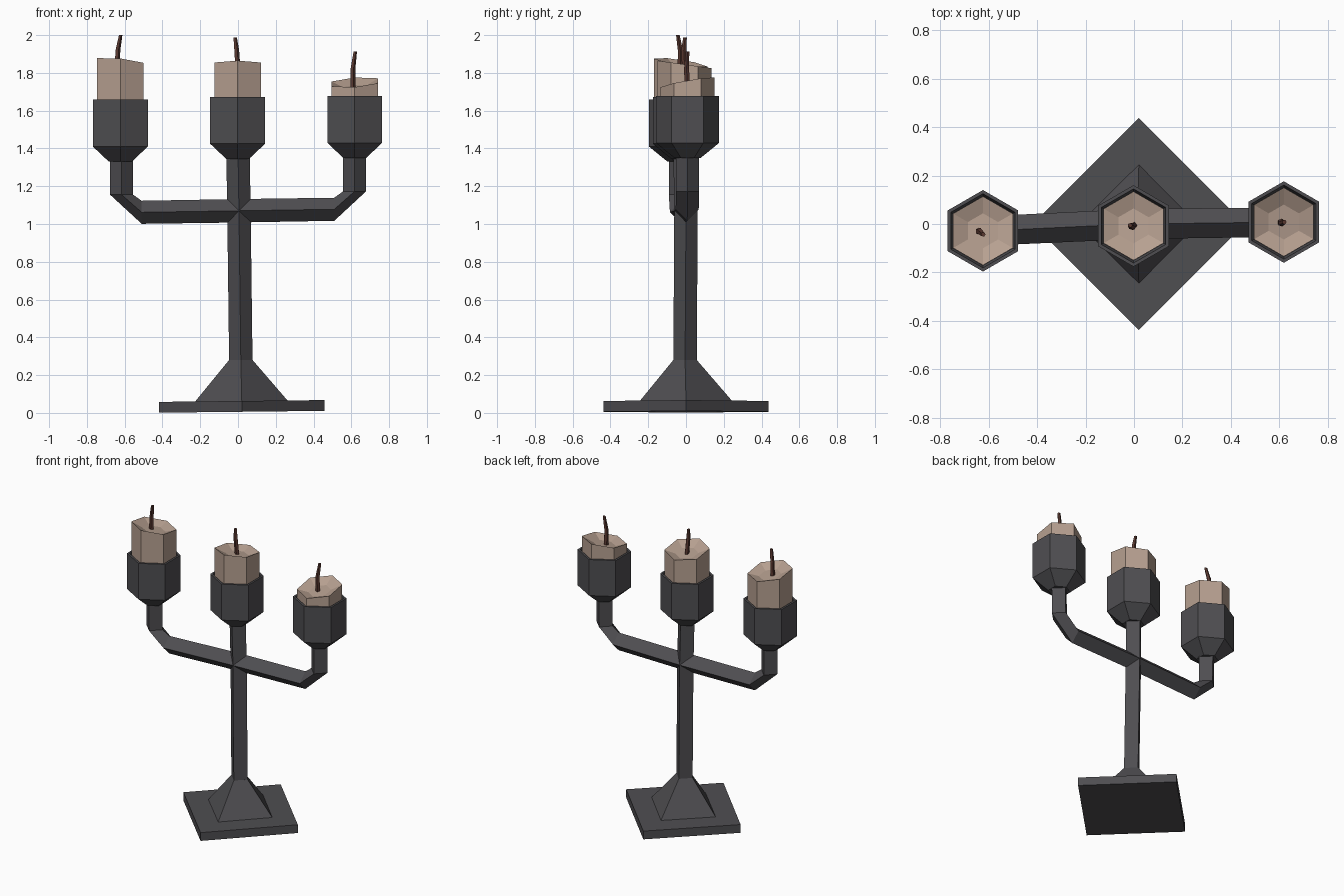
import bpy
import bmesh
from math import sin, cos, pi, radians
from mathutils import Vector

cube = bpy.data.objects.get("Cube")
if cube:
    bpy.data.objects.remove(cube)


def material(name, rgb):
    mat = bpy.data.materials.new(name)
    mat.use_nodes = True
    mat.diffuse_color = (*rgb, 1)
    mat.node_tree.nodes["Principled BSDF"].inputs["Base Color"].default_value = (*rgb, 1)
    return mat


iron = material("dark_iron", (0.078, 0.076, 0.083))
wax = material("beige_wax", (0.47, 0.35, 0.28))
wick_brown = material("wick_brown", (0.10, 0.04, 0.03))

X, Y, Z = Vector((1, 0, 0)), Vector((0, 1, 0)), Vector((0, 0, 1))


def ring(center, radius, sides=4, turn=0, u=X, v=Y):
    """Regular polygon around a centre, spanned by the axes u and v."""
    angles = [radians(turn) + 2 * pi * i / sides for i in range(sides)]
    return [Vector(center) + radius * (cos(a) * u + sin(a) * v) for a in angles]


def loft(name, rings, mat):
    """Flat-faced skin through successive rings, closed at both ends."""
    bm = bmesh.new()
    loops = [[bm.verts.new(p) for p in r] for r in rings]
    for a, b in zip(loops, loops[1:]):
        for i in range(len(a)):
            j = (i + 1) % len(a)
            bm.faces.new((a[i], a[j], b[j], b[i]))
    bm.faces.new(loops[0][::-1])
    bm.faces.new(loops[-1])
    bmesh.ops.recalc_face_normals(bm, faces=bm.faces)
    mesh = bpy.data.meshes.new(name)
    bm.to_mesh(mesh)
    bm.free()
    mesh.materials.append(mat)
    obj = bpy.data.objects.new(name, mesh)
    bpy.context.collection.objects.link(obj)
    return obj


def tilted(points, center, sx, sy):
    """Shift points in height along a slope around a centre."""
    c = Vector(center)
    return [p + Z * (sx * (p.x - c.x) + sy * (p.y - c.y)) for p in points]


# Foot: slightly tilted square slab with a pyramid on it
slab = [tilted(ring((0.02, 0, z), 0.437), (0.02, 0, z), 0.011, 0) for z in (0.006, 0.063)]
loft("base_slab", slab, iron)
loft("base_pyramid", [ring((0.02, 0, 0.06), 0.247), ring((0.015, -0.005, 0.28), 0.062)], iron)

# Central stem
loft("stem", [ring((0.015, -0.005, 0.27), 0.062), ring((0.005, 0, 1.07), 0.062),
              ring((0, -0.005, 1.38), 0.062)], iron)

# Side arms: across, round the elbow and up into the cup
for name, side, y, low, high in (("right_arm", -1, -0.03, 1.062, 1.155),
                                 ("left_arm", 1, 0.008, 1.078, 1.172)):
    loft(name, [
        ring((0, 0, 1.07), 0.062, u=-Z, v=Y),
        ring((side * 0.51, y * 0.8, low), 0.061, u=-Z, v=Y),
        ring((side * 0.616, y, high), 0.061, u=X * side, v=Y),
        ring((side * 0.618, y, 1.38), 0.061, u=X * side, v=Y),
    ], iron)

# Each holder: cup centre, cup base height, candle height and slope, wick path
holders = (
    ("right", (-0.623, -0.028), 1.33, 1.855, (-0.1, -0.15),
     ((-0.642, -0.03, 1.80), (-0.637, -0.03, 1.92), (-0.622, -0.043, 2.0))),
    ("middle", (-0.002, -0.008), 1.345, 1.845, (0, -0.14),
     ((0, -0.005, 1.79), (-0.008, -0.012, 1.92), (-0.016, -0.005, 1.988))),
    ("left", (0.618, 0.008), 1.35, 1.75, (0.07, 0.18),
     ((0.607, 0.008, 1.70), (0.607, 0.003, 1.82), (0.62, 0.008, 1.913))),
)
for name, (x, y), base, top, slope, path in holders:
    def hexagon(radius, z):
        return ring((x, y, z), radius, sides=6, turn=30)

    # Hexagonal cup with flared underside and recessed mouth
    rim = base + 0.328
    loft(name + "_cup", [hexagon(0.07, base), hexagon(0.168, base + 0.08), hexagon(0.168, rim),
                         hexagon(0.153, rim), hexagon(0.143, rim - 0.04)], iron)

    # Candle with a slanted, dished top
    edge = tilted(hexagon(0.142, top), (x, y, 0), *slope)
    dish = tilted(hexagon(0.072, top - 0.028), (x, y, 0), *slope)
    loft(name + "_candle", [hexagon(0.142, rim - 0.06), edge, dish], wax)

    # Bent wick
    loft(name + "_wick", [ring(p, r, sides=5) for p, r in zip(path, (0.015, 0.014, 0.010))],
         wick_brown)
